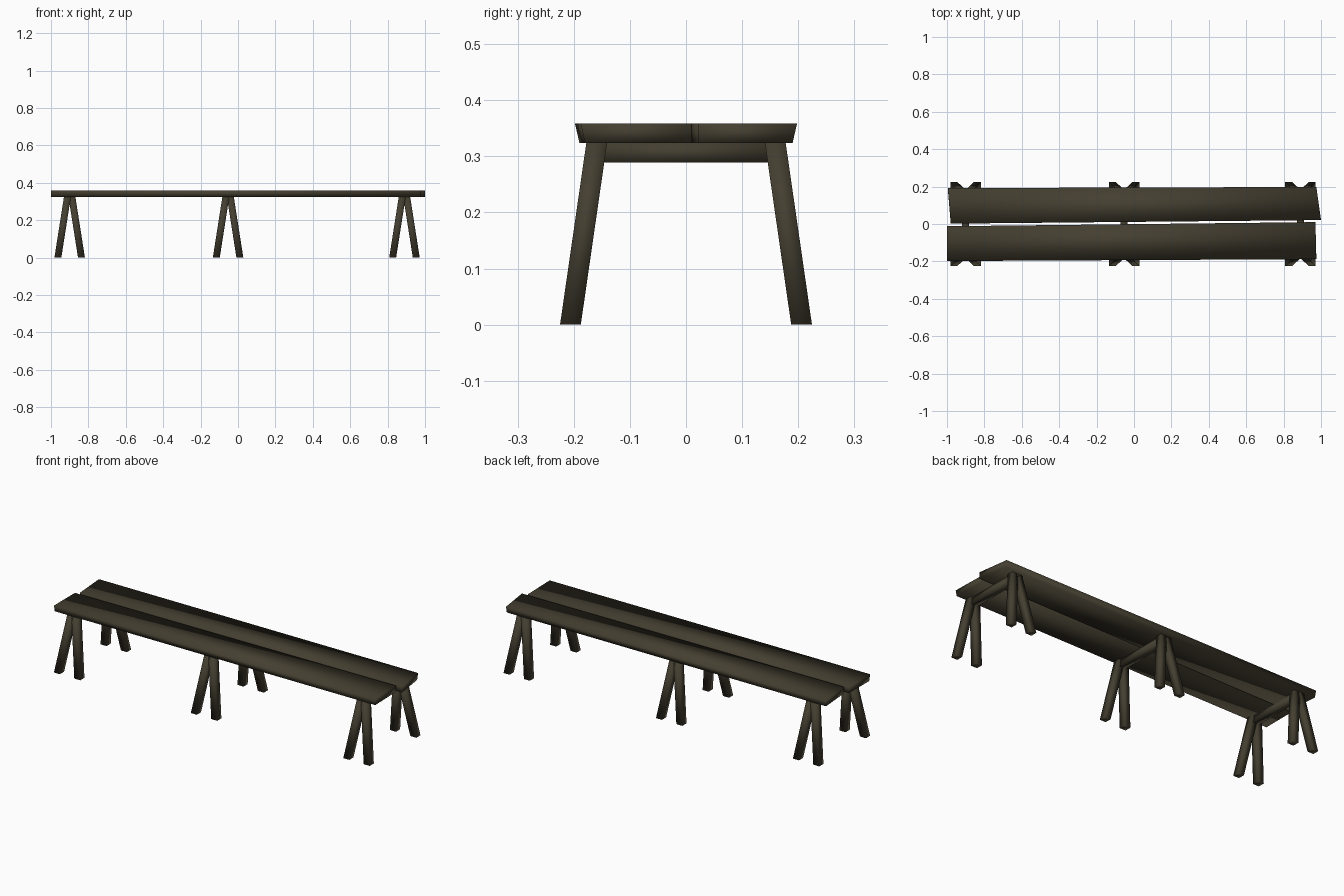
import bpy
import bmesh

if "Cube" in bpy.data.objects:
    bpy.data.objects.remove(bpy.data.objects["Cube"])

# Single dark wood colour
wood = bpy.data.materials.new("dark wood")
wood.diffuse_color = (0.058, 0.049, 0.030, 1)
wood.use_nodes = True
wood.node_tree.nodes["Principled BSDF"].inputs["Base Color"].default_value = wood.diffuse_color


def prism(name, bottom, top):
    """Solid between two four-cornered outlines, smooth shaded."""
    bm = bmesh.new()
    lo = [bm.verts.new(p) for p in bottom]
    hi = [bm.verts.new(p) for p in top]
    bm.faces.new(lo[::-1])
    bm.faces.new(hi)
    for i in range(4):
        j = (i + 1) % 4
        bm.faces.new((lo[i], lo[j], hi[j], hi[i]))
    bmesh.ops.recalc_face_normals(bm, faces=bm.faces)
    for f in bm.faces:
        f.smooth = True
    me = bpy.data.meshes.new(name)
    bm.to_mesh(me)
    bm.free()
    me.materials.append(wood)
    ob = bpy.data.objects.new(name, me)
    bpy.context.collection.objects.link(ob)
    return ob


def square(x, y, z, r):
    return [(x - r, y - r, z), (x + r, y - r, z), (x + r, y + r, z), (x - r, y + r, z)]


# Two slightly crooked seat planks, outer edges leaning inward underneath
Z0, Z1, LEAN = 0.324, 0.359, 0.008
planks = {
    "front_plank": [(-1.0, -0.198), (0.975, -0.188), (0.97, 0.01), (-1.0, -0.012)],
    "back_plank": [(-0.98, 0.002), (1.0, 0.021), (0.975, 0.198), (-0.995, 0.192)],
}
for name, pts in planks.items():
    low = []
    for x, y in pts:
        lean = LEAN if abs(y) > 0.1 else 0
        low.append((x, y - lean if y > 0 else y + lean, Z0))
    prism(name, low, [(x, y, Z1) for x, y in pts])

# Three trestles: four splayed legs and a crossbar each
R = 0.0185
for label, cx in (("left", -0.9), ("middle", -0.053), ("right", 0.89)):
    for sy, side in ((-1, "front"), (1, "back")):
        for sx, way in ((-1, "a"), (1, "b")):
            prism(f"{label}_{side}_leg_{way}",
                  square(cx + sx * 0.063, sy * 0.206, 0.0, R),
                  square(cx + sx * 0.012, sy * 0.159, Z0 + 0.001, R))
    ends = [[(cx - R, y, 0.289), (cx + R, y, 0.289), (cx + R, y, 0.325), (cx - R, y, 0.325)]
            for y in (-0.16, 0.16)]
    prism(f"{label}_crossbar", ends[0], ends[1])
